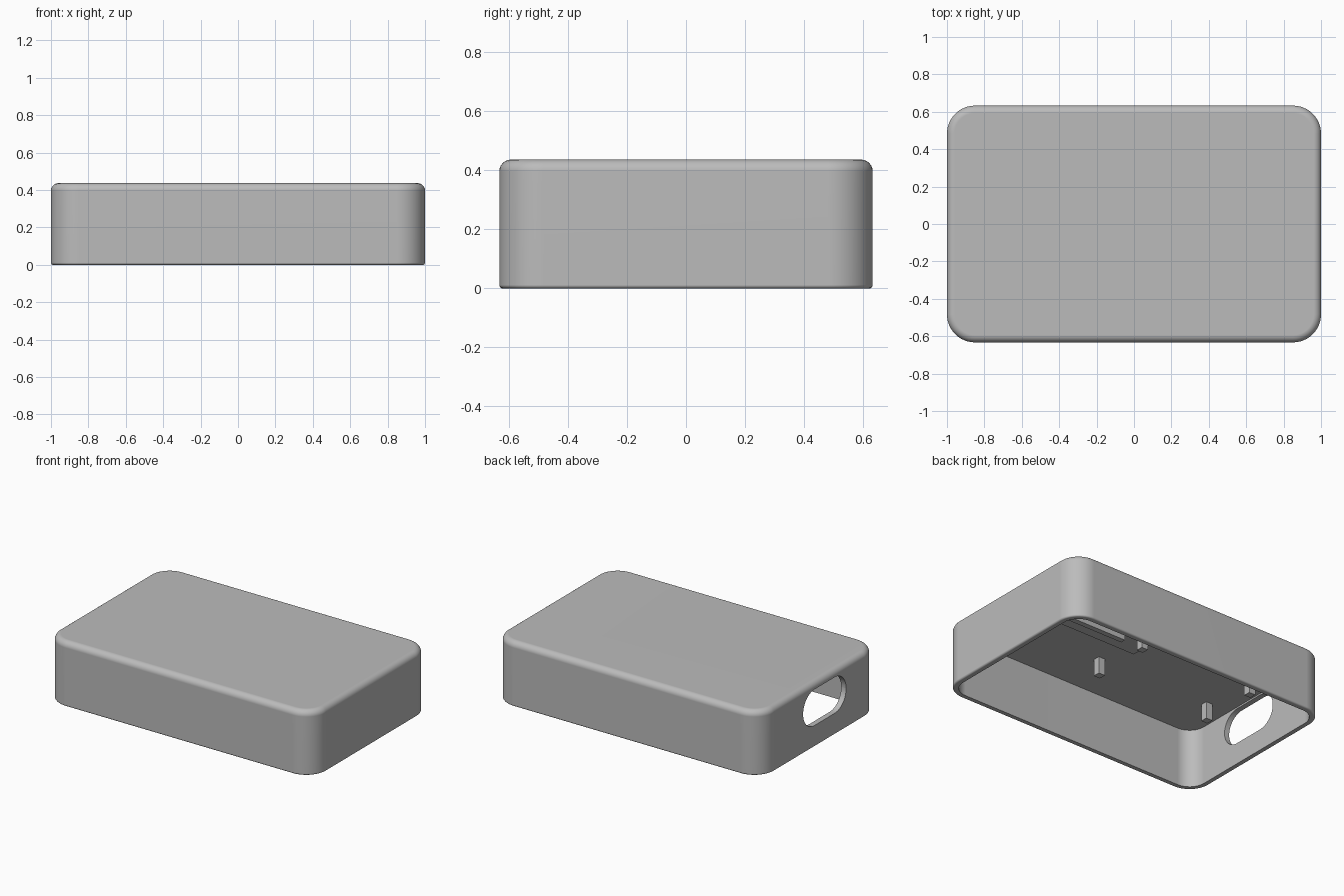
import bpy
import bmesh
import math

cube = bpy.data.objects.get("Cube")
if cube:
    bpy.data.objects.remove(cube, do_unlink=True)

HALF_X, HALF_Y, HEIGHT = 1.0, 0.633, 0.437
CORNER, WALL, CEILING = 0.15, 0.037, 0.40
TOP_FILLET, RIM_FILLET = 0.04, 0.012

grey = bpy.data.materials.new("plain grey")
grey.use_nodes = True
colour = (0.5, 0.5, 0.5, 1)
grey.diffuse_color = colour
grey.node_tree.nodes["Principled BSDF"].inputs["Base Color"].default_value = colour


def make_object(name, bm):
    bmesh.ops.recalc_face_normals(bm, faces=bm.faces)
    mesh = bpy.data.meshes.new(name)
    bm.to_mesh(mesh)
    bm.free()
    mesh.materials.append(grey)
    obj = bpy.data.objects.new(name, mesh)
    bpy.context.collection.objects.link(obj)
    return obj


def activate(obj):
    bpy.ops.object.select_all(action='DESELECT')
    obj.select_set(True)
    bpy.context.view_layer.objects.active = obj


def rounded_outline(half_a, half_b, radius, steps):
    """Points of a rectangle with round corners, counter-clockwise."""
    points = []
    for quarter, (sa, sb) in enumerate(((1, 1), (-1, 1), (-1, -1), (1, -1))):
        for i in range(steps + 1):
            angle = (quarter + i / steps) * math.pi / 2
            points.append((sa * (half_a - radius) + radius * math.cos(angle),
                           sb * (half_b - radius) + radius * math.sin(angle)))
    return points


def skin(bm, rings):
    """Join closed rings of vertices and cap both ends."""
    for low, high in zip(rings, rings[1:]):
        for i in range(len(low)):
            j = (i + 1) % len(low)
            bm.faces.new((low[i], low[j], high[j], high[i]))
    bm.faces.new(rings[0])
    bm.faces.new(rings[-1])


def box(name, x0, x1, y0, y1, z0, z1):
    bm = bmesh.new()
    bmesh.ops.create_cube(bm, size=1)
    for v in bm.verts:
        v.co = (x1 if v.co.x > 0 else x0,
                y1 if v.co.y > 0 else y0,
                z1 if v.co.z > 0 else z0)
    return make_object(name, bm)


# Shell section as (inset, height): top fillet, rim fillet, inner wall
section = []
for i in range(7):
    a = i / 6 * math.pi / 2
    section.append((TOP_FILLET * (1 - math.sin(a)),
                    HEIGHT - TOP_FILLET * (1 - math.cos(a))))
for i in range(5):
    a = i / 4 * math.pi / 2
    section.append((RIM_FILLET * (1 - math.cos(a)),
                    RIM_FILLET * (1 - math.sin(a))))
section += [(WALL, 0), (WALL, CEILING)]

bm = bmesh.new()
rings = []
for inset, z in section:
    outline = rounded_outline(HALF_X - inset, HALF_Y - inset, CORNER - inset, 12)
    rings.append([bm.verts.new((x, y, z)) for x, y in outline])
skin(bm, rings)
shell = make_object("shell", bm)

# Stadium opening through the right end wall
SLOT_Y, SLOT_Z = -0.054, 0.267
bm = bmesh.new()
outline = rounded_outline(0.23, 0.122, 0.1219, 16)
skin(bm, [[bm.verts.new((x, SLOT_Y + a, SLOT_Z + b)) for a, b in outline]
          for x in (-1.1, -0.9)])
cutter = make_object("slot_cutter", bm)
cutter.hide_render = True

activate(shell)
cut = shell.modifiers.new("slot", 'BOOLEAN')
cut.operation = 'DIFFERENCE'
cut.solver = 'EXACT'
cut.object = cutter
bpy.ops.object.modifier_apply(modifier=cut.name)
bpy.data.objects.remove(cutter, do_unlink=True)
bpy.ops.object.shade_smooth_by_angle(angle=math.radians(35))
weighted = shell.modifiers.new("even_shading", 'WEIGHTED_NORMAL')
weighted.keep_sharp = True

# Four square posts hanging from the ceiling, paired about the slot
POST = 0.024
for end, x in (("right", -0.80), ("middle", 0.06)):
    for side, offset in (("front", -0.205), ("back", 0.205)):
        y = SLOT_Y + offset
        box(f"{side}_{end}_post", x - POST, x + POST, y - POST, y + POST,
            0.285, CEILING + 0.01)

# Thickened ceiling panel with a retaining rib
box("ceiling_panel", -0.04, 0.75, -0.05, 0.45, 0.38, CEILING + 0.01)
box("panel_rib", 0.17, 0.60, 0.08, 0.116, 0.33, CEILING)
